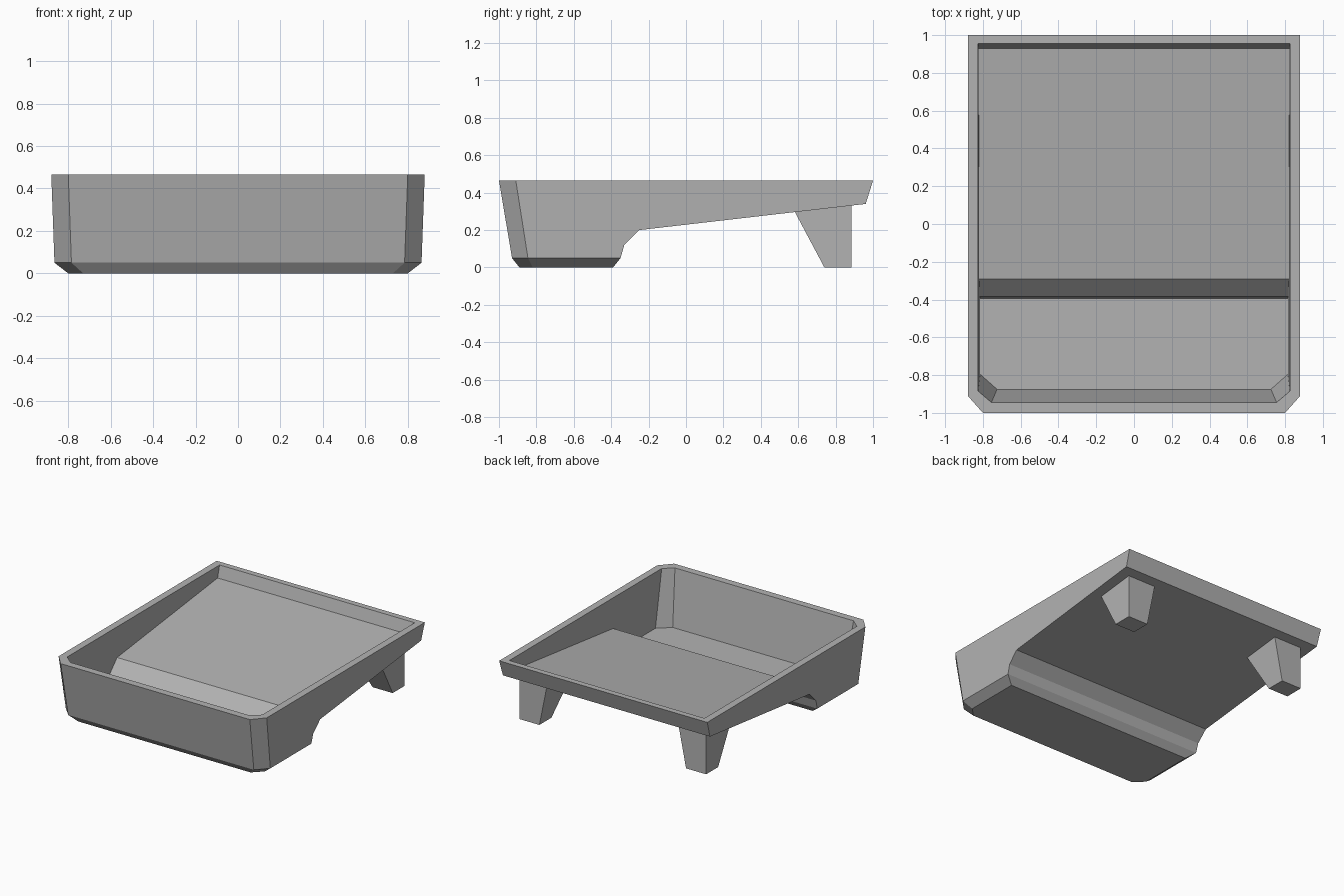
import bpy, bmesh

cube = bpy.data.objects.get("Cube")
if cube:
    bpy.data.objects.remove(cube, do_unlink=True)

# Plain grey plastic
grey = bpy.data.materials.new("grey_plastic")
grey.use_nodes = True
colour = (0.45, 0.45, 0.45, 1)
grey.diffuse_color = colour
grey.node_tree.nodes["Principled BSDF"].inputs["Base Color"].default_value = colour


def loft(name, rings):
    """Closed solid through a stack of rings with equal point counts."""
    bm = bmesh.new()
    loops = [[bm.verts.new(p) for p in ring] for ring in rings]
    for low, high in zip(loops, loops[1:]):
        for i in range(len(low)):
            j = (i + 1) % len(low)
            bm.faces.new((low[i], low[j], high[j], high[i]))
    bm.faces.new(loops[0][::-1])
    bm.faces.new(loops[-1])
    bmesh.ops.recalc_face_normals(bm, faces=bm.faces)
    mesh = bpy.data.meshes.new(name)
    bm.to_mesh(mesh)
    bm.free()
    mesh.materials.append(grey)
    obj = bpy.data.objects.new(name, mesh)
    bpy.context.collection.objects.link(obj)
    return obj


def prism(name, profile, half_width):
    """Side profile (y, z) extruded across x."""
    return loft(name, [[(x, y, z) for y, z in profile] for x in (-half_width, half_width)])


def plan(z, side, side_y, front_x, front, back):
    """Rectangle with two clipped front corners."""
    half = [(front_x, front), (side, side_y), (side, back)]
    return [(x, y, z) for x, y in half] + [(-x, y, z) for x, y in reversed(half)]


def subtract(obj, cutter):
    mod = obj.modifiers.new("cut", "BOOLEAN")
    mod.operation, mod.solver, mod.object = "DIFFERENCE", "EXACT", cutter
    bpy.context.view_layer.objects.active = obj
    bpy.ops.object.modifier_apply(modifier=mod.name)
    bpy.data.objects.remove(cutter, do_unlink=True)


# Outer shell with bevelled foot, hollowed below the ramp
tray = loft("tray", [
    plan(0, 0.80, -0.82, 0.73, -0.89, 0.855),
    plan(0.05, 0.865, -0.845, 0.785, -0.93, 0.87),
    plan(0.465, 0.88, -0.91, 0.80, -1, 1),
])
subtract(tray, prism("underside_cutter", [
    (-0.43, -0.05), (-0.35, 0.05), (-0.33, 0.12), (-0.25, 0.2),
    (1.1, 0.356), (1.1, -0.05)], 1))

# Inner basin: deep well in front, sloping ramp behind
basin = loft("basin_cutter", [
    plan(0.045, 0.815, -0.795, 0.725, -0.875, 0.83),
    plan(0.507, 0.826, -0.894, 0.758, -0.952, 0.968),
])
subtract(basin, prism("ramp_cutter", [
    (-0.40, -0.01), (-0.385, 0.14), (-0.29, 0.235), (1.1, 0.396), (1.1, -0.01)], 1))
subtract(tray, basin)

# Two tapered rear legs, sunk slightly into the ramp
for name, s in (("left_leg", 1), ("right_leg", -1)):
    bottom = [(s * x, y, 0) for x, y in ((0.62, 0.74), (0.79, 0.74), (0.79, 0.885), (0.62, 0.885))]
    top = [(s * x, y, z) for x, y, z in (
        (0.55, 0.575, 0.31), (0.79, 0.575, 0.31), (0.79, 0.885, 0.345), (0.55, 0.885, 0.345))]
    loft(name, [bottom, top])
